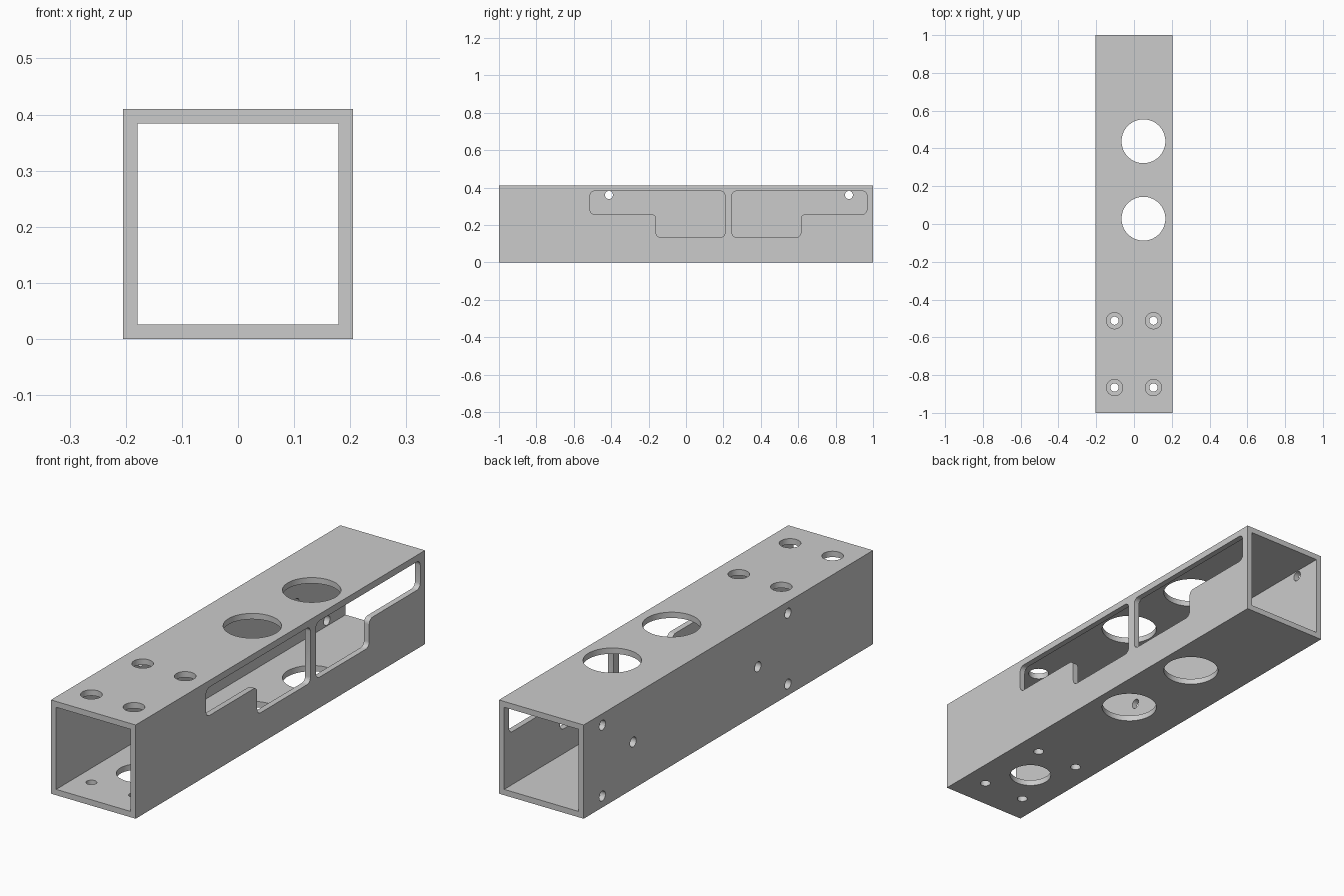
import bpy, bmesh, math
from mathutils import Vector

old = bpy.data.objects.get("Cube")
if old:
    bpy.data.objects.remove(old, do_unlink=True)

H = 0.205       # half width of the square tube
WALL = 0.0255
TOP = 2 * H
MID = 0.227     # mirror line between the two side windows

grey = bpy.data.materials.new("plain grey")
grey.use_nodes = True
grey.diffuse_color = (0.6, 0.6, 0.6, 1)
grey.node_tree.nodes["Principled BSDF"].inputs["Base Color"].default_value = grey.diffuse_color


def to_object(bm, name):
    bmesh.ops.recalc_face_normals(bm, faces=bm.faces)
    mesh = bpy.data.meshes.new(name)
    bm.to_mesh(mesh)
    bm.free()
    mesh.materials.append(grey)
    obj = bpy.data.objects.new(name, mesh)
    bpy.context.collection.objects.link(obj)
    return obj


def prism(bm, outline, axis, lo, hi):
    """Extrude a flat outline along x (outline is y, z) or z (outline is x, y)."""
    def place(p, d):
        return (d, p[0], p[1]) if axis == "x" else (p[0], p[1], d)
    a = [bm.verts.new(place(p, lo)) for p in outline]
    b = [bm.verts.new(place(p, hi)) for p in outline]
    bm.faces.new(a)
    bm.faces.new(b)
    for i in range(len(a)):
        j = (i + 1) % len(a)
        bm.faces.new((a[i], a[j], b[j], b[i]))


def circle(u, v, r, n=48):
    return [(u + r * math.cos(math.tau * i / n), v + r * math.sin(math.tau * i / n))
            for i in range(n)]


def rounded(corners, r, steps=6):
    """Fillet every right-angled corner of an outline."""
    pts = [Vector(c) for c in corners]
    out = []
    for i, p in enumerate(pts):
        d1 = (pts[i - 1] - p).normalized()
        d2 = (pts[(i + 1) % len(pts)] - p).normalized()
        centre = p + r * (d1 + d2)
        for k in range(steps + 1):
            t = math.pi / 2 * k / steps
            out.append(centre - r * (d2 * math.cos(t) + d1 * math.sin(t)))
    return out


# Square tube, open at both ends
bm = bmesh.new()
rings = []
for y in (-1, 1):
    for h in (H, H - WALL):
        rings.append([bm.verts.new((sx * h, y, H + sz * h))
                      for sx, sz in ((-1, -1), (1, -1), (1, 1), (-1, 1))])
front_out, front_in, back_out, back_in = rings
for a, b in ((front_out, front_in), (back_out, back_in),
             (front_out, back_out), (front_in, back_in)):
    for i in range(4):
        j = (i + 1) % 4
        bm.faces.new((a[i], a[j], b[j], b[i]))
tube = to_object(bm, "square_tube")

# All openings, gathered in one cutter
bm = bmesh.new()
bottom_wall = ("z", -0.02, 0.04)
top_wall = ("z", TOP - 0.04, TOP + 0.02)
left_wall = ("x", H - 0.033, H + 0.02)
right_wall = ("x", -H - 0.02, -H + 0.033)

# Large round openings through top and bottom
for y in (0.028, 0.438):
    for wall in (top_wall, bottom_wall):
        prism(bm, circle(0.05, y, 0.116, 64), *wall)

# Mounting holes: wide access above, narrow below, with a central bore
for x in (-0.103, 0.103):
    for y in (-0.866, -0.512):
        prism(bm, circle(x, y, 0.043), *top_wall)
        prism(bm, circle(x, y, 0.0215), *bottom_wall)
prism(bm, circle(0, -0.689, 0.087, 64), *bottom_wall)

# Screw holes in the plain side wall
for end, middle in ((0.871, 0.658), (-0.412, -0.204)):
    for y, z in ((end, 0.36), (end, 0.05), (middle, H)):
        prism(bm, circle(y, z, 0.0215, 32), *right_wall)

# Two mirrored stepped windows in the other side wall
step = [(-0.513, 0.381), (-0.513, 0.257), (-0.16, 0.257),
        (-0.16, 0.134), (0.208, 0.134), (0.208, 0.381)]
for corners in (step, [(2 * MID - y, z) for y, z in step]):
    prism(bm, rounded(corners, 0.024), *left_wall)

cutter = to_object(bm, "opening_cutter")
cutter.hide_render = True

# Cut the openings and finish the shading
cut = tube.modifiers.new("openings", "BOOLEAN")
cut.operation = "DIFFERENCE"
cut.solver = "EXACT"
cut.object = cutter
for obj in bpy.context.selected_objects:
    obj.select_set(False)
bpy.context.view_layer.objects.active = tube
tube.select_set(True)
bpy.ops.object.modifier_apply(modifier=cut.name)
bpy.data.objects.remove(cutter, do_unlink=True)
bpy.ops.object.shade_smooth_by_angle(angle=math.radians(30))
